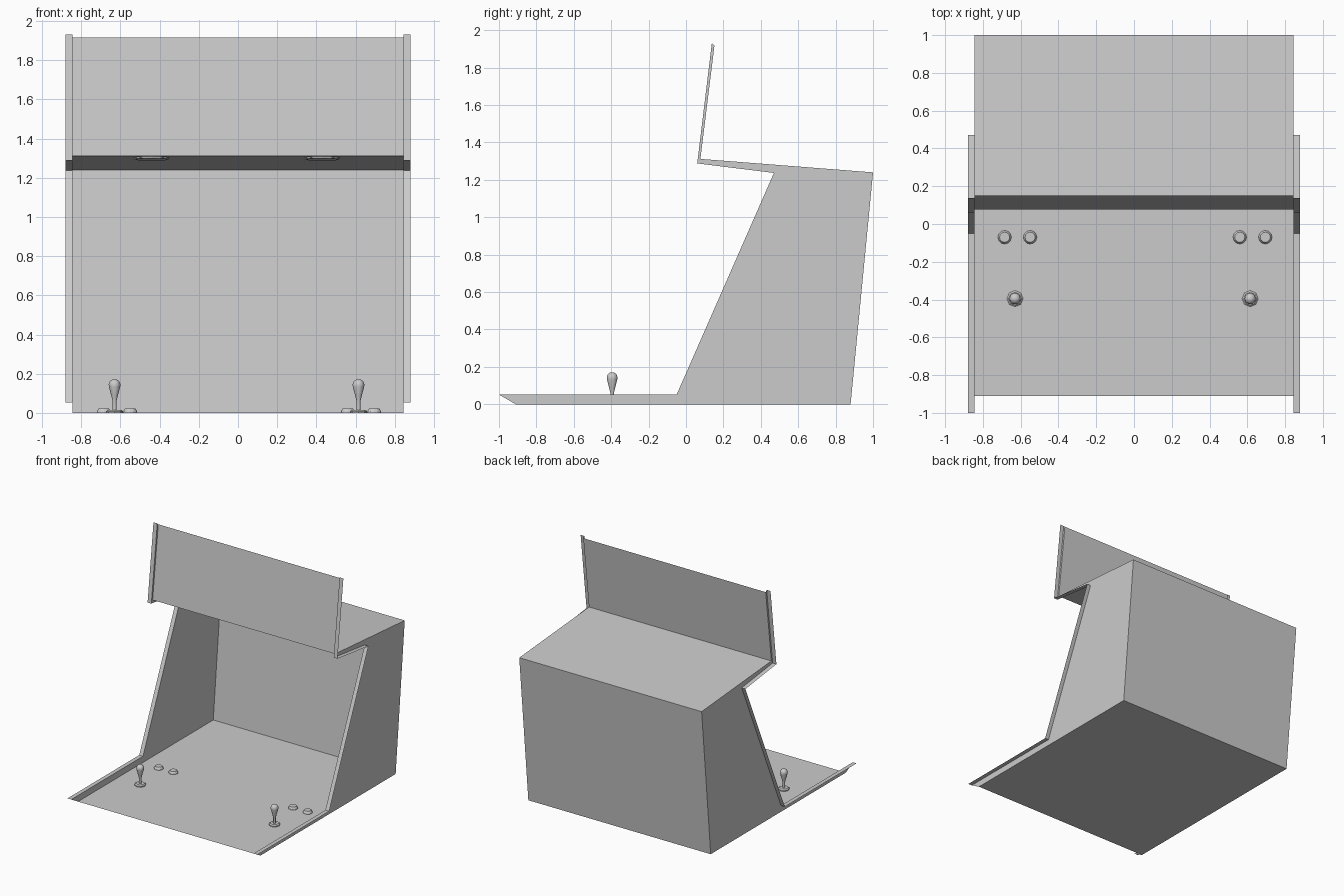
import bpy, bmesh, math
from mathutils import Matrix, Vector

if "Cube" in bpy.data.objects:
    bpy.data.objects.remove(bpy.data.objects["Cube"])

INNER, OUTER = 0.845, 0.88


def finish(name, bm, mirror=False, smooth=False):
    me = bpy.data.meshes.new(name)
    bm.to_mesh(me)
    bm.free()
    ob = bpy.data.objects.new(name, me)
    bpy.context.collection.objects.link(ob)
    if mirror:
        ob.modifiers.new("mirror", 'MIRROR').use_clip = False
    for p in me.polygons:
        p.use_smooth = smooth
    return ob


def sheet(name, profile, x0, x1, mirror=False):
    """Sweep an open (y, z) profile sideways from x0 to x1."""
    bm = bmesh.new()
    rows = [[bm.verts.new((x, y, z)) for x in (x0, x1)] for y, z in profile]
    for a, b in zip(rows, rows[1:]):
        bm.faces.new((a[0], a[1], b[1], b[0]))
    return finish(name, bm, mirror)


def lathe(name, profile, loc, sides, smooth=False, tilt=0.0):
    """Spin an (r, z) profile around the z axis."""
    bm = bmesh.new()
    vs = [bm.verts.new((r, 0, z)) for r, z in profile]
    es = [bm.edges.new(p) for p in zip(vs, vs[1:])]
    bmesh.ops.spin(bm, geom=vs + es, cent=(0, 0, 0), axis=(0, 0, 1),
                   angle=math.tau, steps=sides, use_duplicate=False)
    bmesh.ops.remove_doubles(bm, verts=bm.verts, dist=1e-5)
    bmesh.ops.recalc_face_normals(bm, faces=bm.faces)
    bm.transform(Matrix.Translation(Vector(loc)) @ Matrix.Rotation(tilt, 4, 'X'))
    return finish(name, bm, smooth=smooth)


# cabinet panels between the sides
sheet("control_deck", [(-0.91, 0), (0.88, 0)], -INNER, INNER)
sheet("back_panel", [(0.88, 0), (1.0, 1.24)], -INNER, INNER)
sheet("roof_panel", [(1.0, 1.24), (0.077, 1.312)], -INNER, INNER)
sheet("header_panel", [(0.077, 1.312), (0.152, 1.917)], -INNER, INNER)

# side panels
front_edge = [(-1, 0.052), (-0.05, 0.052), (0.47, 1.237), (0.06, 1.288), (0.138, 1.93)]
outline = front_edge + [(0.152, 1.917), (0.077, 1.312), (1.0, 1.24), (0.88, 0), (-0.91, 0)]
bm = bmesh.new()
bm.faces.new([bm.verts.new((INNER, y, z)) for y, z in reversed(outline)])
finish("side_panel", bm, mirror=True)

# trim running along the front edge of each side
sheet("edge_trim", front_edge, INNER, OUTER, mirror=True)

# joysticks, buttons and speakers
base = [(0.043, 0), (0.043, 0.008), (0.034, 0.016), (0, 0.016)]
bat = [(0.010, 0.012), (0.010, 0.06), (0.016, 0.085), (0.029, 0.133),
       (0.030, 0.147), (0.024, 0.161), (0.013, 0.169), (0, 0.171)]
button = [(0.036, 0), (0.035, 0.008), (0.027, 0.022), (0, 0.022)]
speaker = [(0.088, 0), (0.088, -0.007), (0.08, -0.01), (0, -0.01)]
for side, stick_x, button_xs, speaker_x in (
        ("left", -0.63, (-0.685, -0.55), -0.44),
        ("right", 0.615, (0.56, 0.695), 0.43)):
    lathe(f"joystick_base_{side}", base, (stick_x, -0.395, 0), 8)
    lathe(f"joystick_{side}", bat, (stick_x, -0.395, 0), 10, smooth=True)
    for i, x in enumerate(button_xs):
        lathe(f"button_{side}_{i + 1}", button, (x, -0.07, 0), 12)
    lathe(f"speaker_{side}", speaker, (speaker_x, 0.19, 1.302), 12,
          tilt=-math.atan2(0.072, 0.923))
